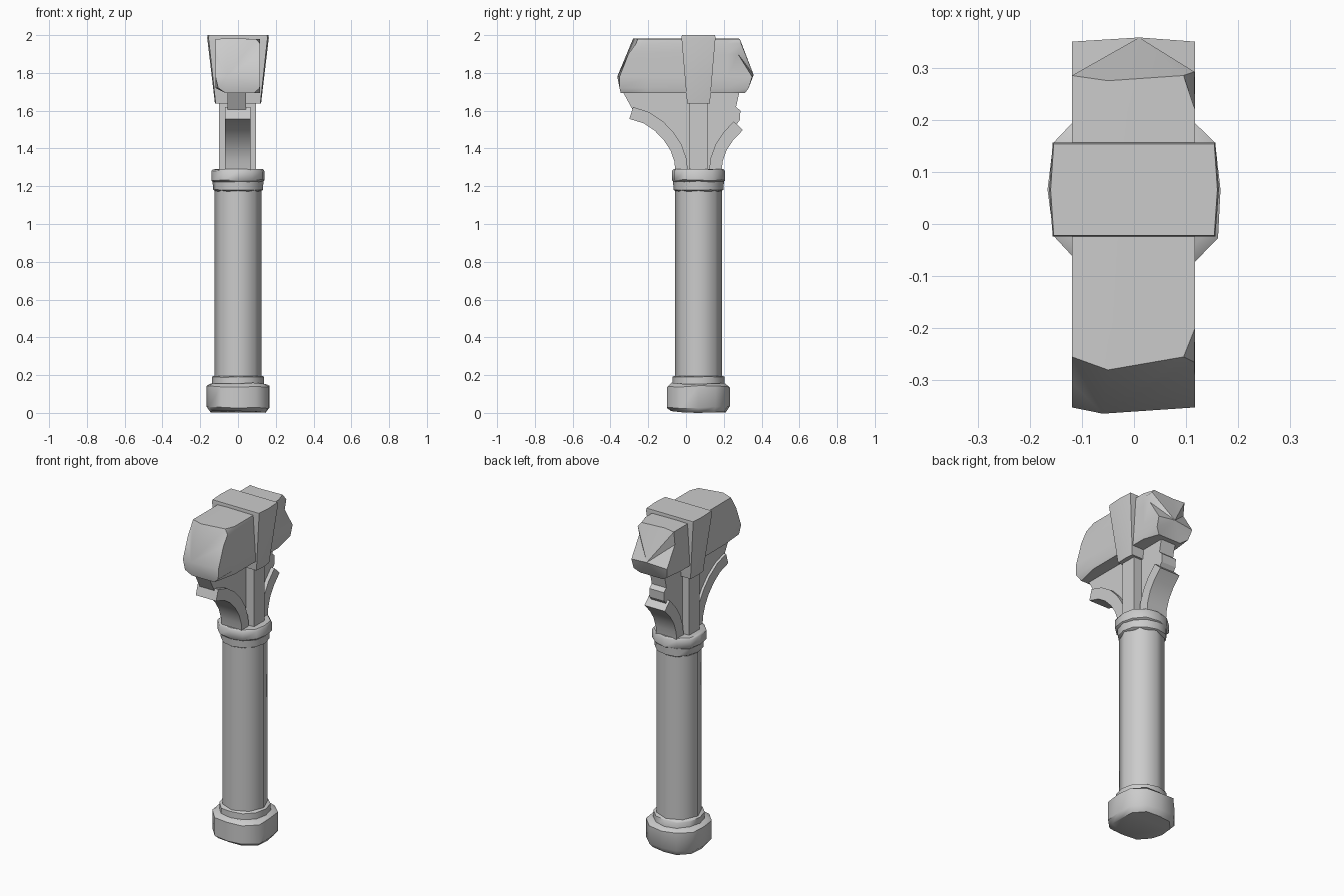
import bpy, bmesh, math, random

if "Cube" in bpy.data.objects:
    bpy.data.objects.remove(bpy.data.objects["Cube"])

random.seed(4)
CY = 0.066  # column axis in y


def finish(name, bm, angle=40):
    bmesh.ops.recalc_face_normals(bm, faces=bm.faces)
    me = bpy.data.meshes.new(name)
    bm.to_mesh(me)
    bm.free()
    me.shade_smooth()
    me.set_sharp_from_angle(angle=math.radians(angle))
    ob = bpy.data.objects.new(name, me)
    bpy.context.collection.objects.link(ob)
    return ob


def loft(name, rings, angle=40, centers=(None, None)):
    """Skin a list of equal-length rings; caps are n-gons or fans to a centre."""
    bm = bmesh.new()
    vs = [[bm.verts.new(p) for p in r] for r in rings]
    n = len(rings[0])
    for a, b in zip(vs, vs[1:]):
        for i in range(n):
            j = (i + 1) % n
            bm.faces.new((a[i], a[j], b[j], b[i]))
    for ring, c in ((vs[0], centers[0]), (vs[-1], centers[1])):
        if c is None:
            bm.faces.new(ring)
        else:
            v = bm.verts.new(c)
            for i in range(n):
                bm.faces.new((ring[i], ring[(i + 1) % n], v))
    return finish(name, bm, angle)


def section(r, z, n=12, square=0.0, wobble=None):
    """Polygon ring round the column axis, pushed out towards a square."""
    pts = []
    for i in range(n):
        a = 2 * math.pi * i / n
        k = r * (1 + square * math.sin(2 * a) ** 2) * (wobble[i] if wobble else 1)
        pts.append((k * math.cos(a), CY + k * math.sin(a), z))
    return pts


def worn(name, profile, square):
    """Stacked rings with a shared hand-chipped irregularity."""
    w = [1 if i % 3 == 0 else random.uniform(0.96, 1.02) for i in range(12)]
    rings = []
    for r, z, dz in profile:
        rings.append([(x, y, zz + random.uniform(-dz, dz))
                      for x, y, zz in section(r, z, 12, square, w)])
    return loft(name, rings, 45)


# Column: base, collars and shaft
worn("base", [(0.145, 0.006, 0.006), (0.166, 0.03, 0.008),
              (0.166, 0.138, 0.007), (0.145, 0.156, 0.004)], 0.15)
bpy.data.objects["base"].data.vertices[0].co.z = 0.0
worn("lower_collar", [(0.139, 0.14, 0), (0.138, 0.188, 0.004), (0.13, 0.196, 0.001)], 0.04)
loft("shaft", [section(0.125, z, 8) for z in (0.18, 1.2)], 50)
worn("neck_ring", [(0.118, 1.172, 0.001), (0.132, 1.182, 0.003), (0.135, 1.23, 0)], 0.04)
worn("capital_ring", [(0.13, 1.222, 0.002), (0.141, 1.232, 0.003),
                      (0.141, 1.28, 0.003), (0.133, 1.29, 0.001)], 0.07)


def extrude_x(name, profile, x0, x1):
    return loft(name, [[(x, y, z) for y, z in profile] for x in (x0, x1)], 30)


# Post above the capital
extrude_x("post", [(0.017, 1.27), (0.113, 1.27), (0.113, 1.68), (0.017, 1.68)], -0.1, 0.095)

# Web plate with arched underside
extrude_x("bracket_web", [
    (-0.34, 1.71), (-0.28, 1.60), (-0.2, 1.57), (-0.12, 1.50), (-0.05, 1.40),
    (-0.02, 1.28), (0.15, 1.28), (0.18, 1.40), (0.24, 1.49), (0.285, 1.55),
    (0.288, 1.60), (0.265, 1.62), (0.285, 1.71)], -0.055, 0.042)


def rib(name, path, h=0.033):
    """Rectangular bar swept along a path in the yz plane."""
    rings = []
    for i, (y, z) in enumerate(path):
        a, b = path[max(i - 1, 0)], path[min(i + 1, len(path) - 1)]
        dy, dz = b[0] - a[0], b[1] - a[1]
        d = math.hypot(dy, dz)
        ny, nz = -dz / d * h, dy / d * h
        rings.append([(-0.07, y - ny, z - nz), (0.065, y - ny, z - nz),
                      (0.065, y + ny, z + nz), (-0.07, y + ny, z + nz)])
    loft(name, rings, 35)


# Curved ribs, the rear one broken short
arch = [(-0.022, 1.27), (-0.03, 1.34), (-0.053, 1.405), (-0.092, 1.465),
        (-0.145, 1.52), (-0.21, 1.563), (-0.29, 1.588)]
rib("front_rib", arch)
rib("rear_rib", [(2 * CY - y, z) for y, z in arch[:5]])


# Broken beam: chipped section, ends follow a profile in z
outline = [(-0.065, 1.693), (0.085, 1.693), (0.115, 1.72), (0.117, 1.78), (0.117, 1.90),
           (0.116, 1.955), (0.095, 1.98), (-0.05, 1.982), (-0.119, 1.98), (-0.119, 1.90),
           (-0.119, 1.78), (-0.105, 1.72)]
front_end = {1.693: -0.345, 1.72: -0.352, 1.78: -0.352, 1.90: -0.305,
             1.955: -0.265, 1.98: -0.255, 1.982: -0.28}
rear_end = {1.693: 0.312, 1.72: 0.332, 1.78: 0.35, 1.90: 0.275,
            1.955: 0.292, 1.98: 0.285, 1.982: 0.275}


def square_up(x, z):
    return (0.117 if x > 0.08 else -0.119 if x < -0.1 else x), z


middle = [square_up(x, z) for x, z in outline]
loft("beam", [
    [(x, front_end[z], z) for x, z in outline],
    [(x, -0.2, z) for x, z in middle],
    [(x, 0.22, z) for x, z in middle],
    [(x, rear_end[z], z) for x, z in outline]],
    45, ((-0.06, -0.364, 1.78), (0.01, 0.358, 1.79)))


# Keystone: tapered wedge with slightly peaked sides
def wedge(x, y, z, peak):
    return [(-x, CY - y, z), (x, CY - y, z), (x + peak, CY, z),
            (x, CY + y, z), (-x, CY + y, z), (-x - peak, CY, z)]


loft("keystone", [wedge(0.118, 0.06, 1.637, 0.004), wedge(0.156, 0.09, 1.985, 0.007),
                  wedge(0.154, 0.088, 2.0, 0.006)], 25)
